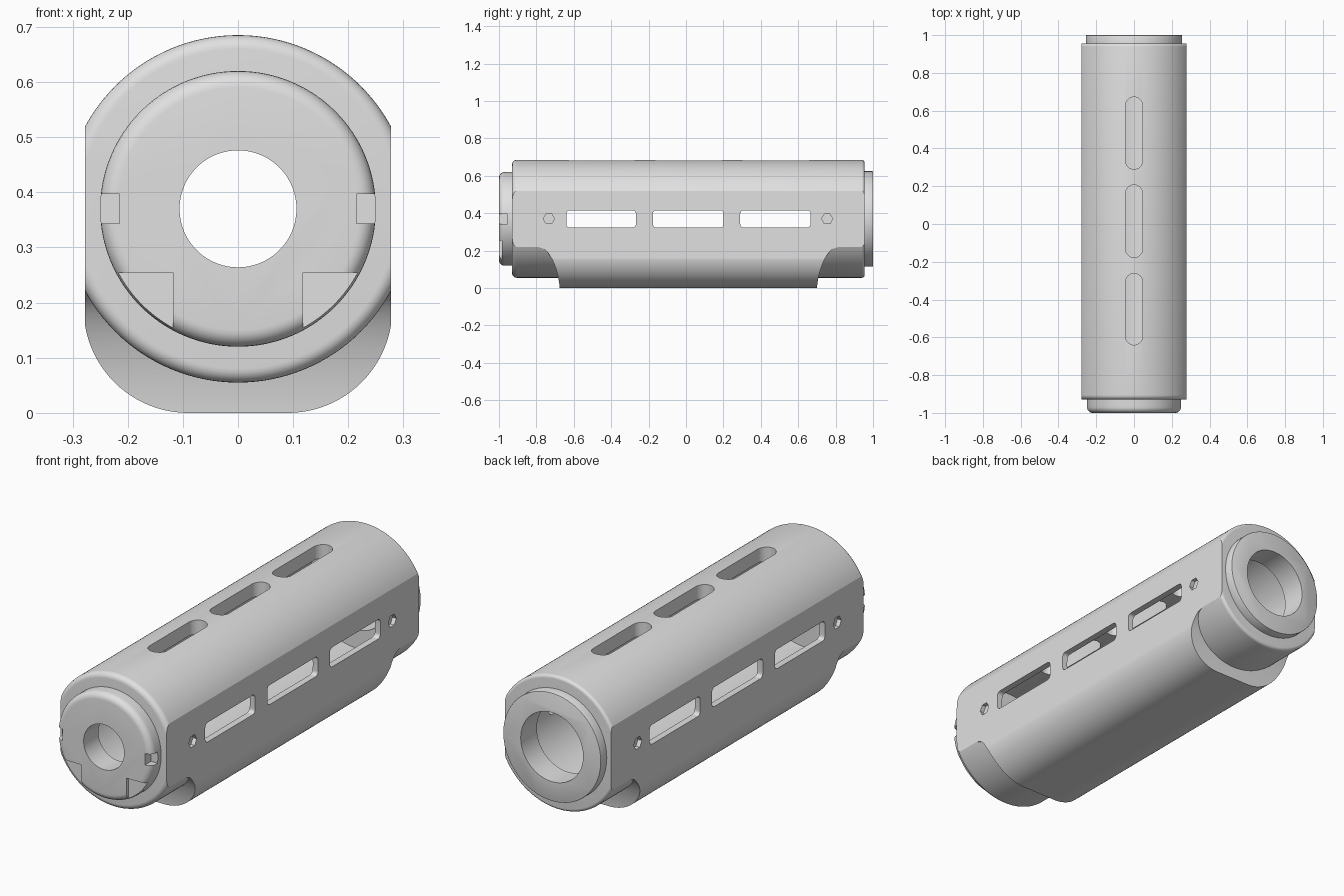
import bpy, bmesh, math

if "Cube" in bpy.data.objects:
    bpy.data.objects.remove(bpy.data.objects["Cube"])

CZ = 0.37      # height of the long axis
SIDE = 0.277   # half width across the flat sides

gray = bpy.data.materials.new("light_gray")
gray.diffuse_color = (0.75, 0.75, 0.75, 1)
gray.use_nodes = True
gray.node_tree.nodes["Principled BSDF"].inputs["Base Color"].default_value = gray.diffuse_color


def make(name, bm):
    bmesh.ops.recalc_face_normals(bm, faces=bm.faces)
    me = bpy.data.meshes.new(name)
    bm.to_mesh(me)
    bm.free()
    me.materials.append(gray)
    ob = bpy.data.objects.new(name, me)
    bpy.context.collection.objects.link(ob)
    return ob


def loft(name, rings):
    bm = bmesh.new()
    rows = [[bm.verts.new(p) for p in r] for r in rings]
    n = len(rows[0])
    for a, b in zip(rows, rows[1:]):
        for i in range(n):
            bm.faces.new((a[i], a[(i + 1) % n], b[(i + 1) % n], b[i]))
    bm.faces.new(rows[0])
    bm.faces.new(rows[-1])
    return make(name, bm)


def turned(name, profile, n=128):
    """Solid turned around the long axis from (y, radius) points."""
    return loft(name, [[(r * math.cos(2 * math.pi * i / n), y, CZ + r * math.sin(2 * math.pi * i / n))
                        for i in range(n)] for y, r in profile])


def fillet(y, r, f, sign, n=6):
    """Rounded rim points: face at y, outward axis sign."""
    pts = [(y - sign * f * (1 - math.cos(t)), r - f + f * math.sin(t))
           for t in [i * math.pi / 2 / n for i in range(n + 1)]]
    return pts if sign < 0 else pts[::-1]


def box(name, x0, x1, y0, y1, z0, z1):
    return loft(name, [[(x0, y0, z), (x1, y0, z), (x1, y1, z), (x0, y1, z)] for z in (z0, z1)])


def slot(name, axis, y0, y1, half, rad, a, b, n=8):
    """Rounded slot along y, cut through along x or z from a to b."""
    ym, hy = (y0 + y1) / 2, (y1 - y0) / 2
    out = []
    for q, (sx, sy) in enumerate([(1, 1), (-1, 1), (-1, -1), (1, -1)]):
        for i in range(n + 1):
            t = (q + i / n) * math.pi / 2
            out.append((ym + sx * (hy - rad) + rad * math.cos(t),
                        sy * (half - rad) + rad * math.sin(t)))
    if axis == 'x':
        return loft(name, [[(d, u, CZ + v) for u, v in out] for d in (a, b)])
    return loft(name, [[(v, u, d) for u, v in out] for d in (a, b)])


def boolean(ob, tool, op='DIFFERENCE', keep=False):
    m = ob.modifiers.new("cut", 'BOOLEAN')
    m.operation, m.solver, m.object = op, 'EXACT', tool
    bpy.context.view_layer.update()
    dg = bpy.context.evaluated_depsgraph_get()
    me = bpy.data.meshes.new_from_object(ob.evaluated_get(dg))
    ob.modifiers.clear()
    if len(me.polygons):
        ob.data = me
    if not keep:
        bpy.data.objects.remove(tool)


# main housing: turned barrel plus lower block
body = turned("housing", fillet(-0.93, 0.315, 0.025, -1) + fillet(0.955, 0.315, 0.015, 1))
rings = []
for i in range(25):
    t = i / 24 * math.pi / 2
    rings.append((0.09 + 0.19 * math.sin(t), 0.19 * (1 - math.cos(t))))
rings += [(0.281, 0.2), (0.282, 0.21), (0.283, 0.22), (0.284, 0.36)]
levels = []
for w, z in rings:
    k = min(z / 0.22, 1)
    flare = 0.02 * k + 0.095 * (1 - math.sqrt(1 - k * k))   # scooped ends
    y0, y1 = -0.675 - flare, 0.70 + flare
    levels.append([(-w, y0, z), (w, y0, z), (w, y1, z), (-w, y1, z)])
boolean(body, loft("lower_block", levels), 'UNION')
boolean(body, box("side_trim", -SIDE, SIDE, -1.2, 1.2, -0.2, 1), 'INTERSECT')

# front cap and rear collar
cap = turned("front_cap", fillet(-1.0, 0.25, 0.03, -1) + [(-0.925, 0.25)])
collar = turned("rear_collar", [(0.95, 0.255)] + fillet(1.0, 0.255, 0.003, 1, 2))

# hollow bore through every part
bore = turned("bore", [(-1.2, 0.106), (-0.89, 0.106), (-0.89, 0.25),
                       (0.88, 0.25), (0.88, 0.163), (1.2, 0.163)], 96)
for part in (body, cap, collar):
    boolean(part, bore, keep=True)
bpy.data.objects.remove(bore)

# vent slots on the sides and top
for y0, y1 in ((-0.64, -0.268), (-0.177, 0.201), (0.29, 0.666)):
    boolean(body, slot("side_slot", 'x', y0, y1, 0.046, 0.018, -0.5, 0.5))
    boolean(body, slot("top_slot", 'z', y0, y1 + 0.006, 0.0445, 0.044, CZ, 0.9))

# blind hexagonal sockets, cap notches and cap corner recesses
for s in (-1, 1):
    for y in (-0.733, 0.755):
        boolean(body, loft("hex_socket", [[(s * x, y + 0.03 * math.cos(math.pi * i / 3),
                                            CZ + 0.03 * math.sin(math.pi * i / 3)) for i in range(6)]
                                          for x in (0.257, 0.3)]))
    xs = sorted((s * 0.215, s * 0.3))
    boolean(cap, box("notch", *xs, -1.1, -0.955, CZ - 0.027, CZ + 0.027))
    xs = sorted((s * 0.118, s * 0.3))
    boolean(cap, box("corner_recess", *xs, -1.1, -0.985, 0, 0.255))

# smooth shading with sharp edges
for ob in (body, cap, collar):
    bpy.ops.object.select_all(action='DESELECT')
    ob.select_set(True)
    bpy.context.view_layer.objects.active = ob
    bpy.ops.object.shade_smooth_by_angle(angle=math.radians(25))
